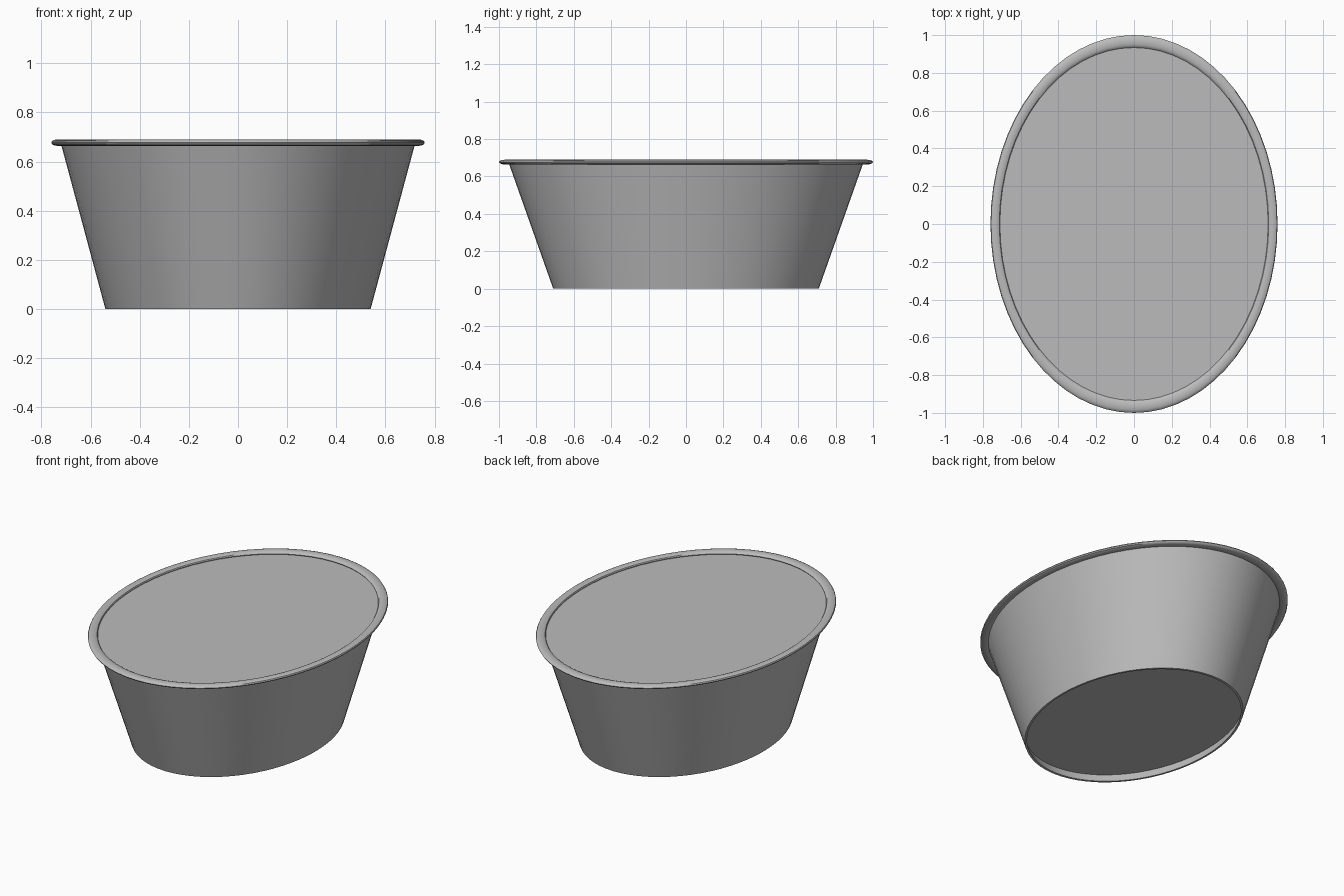
import bpy, bmesh, math

cube = bpy.data.objects.get("Cube")
if cube:
    bpy.data.objects.remove(cube, do_unlink=True)

SEGMENTS = 64
WIDTH = 0.76  # width of the oval relative to its length

grey = bpy.data.materials.new("plain_grey")
grey.use_nodes = True
colour = (0.5, 0.5, 0.5, 1)
grey.diffuse_color = colour
grey.node_tree.nodes["Principled BSDF"].inputs["Base Color"].default_value = colour


def oval_lathe(name, profile, closed=False):
    """Sweep a (radius, height) profile around an oval; radius 0 closes a face."""
    bm = bmesh.new()
    rings = []
    for r, z in profile:
        if r == 0:
            rings.append([bm.verts.new((0, 0, z))])
            continue
        angles = [math.tau * i / SEGMENTS for i in range(SEGMENTS)]
        rings.append([bm.verts.new((WIDTH * r * math.cos(a), r * math.sin(a), z))
                      for a in angles])
    pairs = list(zip(rings, rings[1:]))
    if closed:
        pairs.append((rings[-1], rings[0]))
    for low, high in pairs:
        for i in range(SEGMENTS):
            j = (i + 1) % SEGMENTS
            if len(low) == 1:
                bm.faces.new((low[0], high[j], high[i]))
            elif len(high) == 1:
                bm.faces.new((low[i], low[j], high[0]))
            else:
                bm.faces.new((low[i], low[j], high[j], high[i]))
    bmesh.ops.recalc_face_normals(bm, faces=bm.faces)
    mesh = bpy.data.meshes.new(name)
    bm.to_mesh(mesh)
    bm.free()
    mesh.materials.append(grey)
    obj = bpy.data.objects.new(name, mesh)
    bpy.context.collection.objects.link(obj)
    bpy.ops.object.select_all(action='DESELECT')
    obj.select_set(True)
    bpy.context.view_layer.objects.active = obj
    bpy.ops.object.shade_smooth_by_angle(angle=math.radians(35))
    return obj


# Tapered body: recessed underside, thin foot ring, sloping wall, flat top
oval_lathe("tub_body", [(0, 0.05), (0.713, 0.05), (0.695, 0), (0.71, 0),
                        (0.948, 0.672), (0, 0.672)])

# Rolled rim with an oval cross-section
rim = []
for k in range(12):
    a = math.tau * k / 12
    rim.append((0.967 + 0.033 * math.cos(a), 0.677 + 0.013 * math.sin(a)))
oval_lathe("rolled_rim", rim, closed=True)
